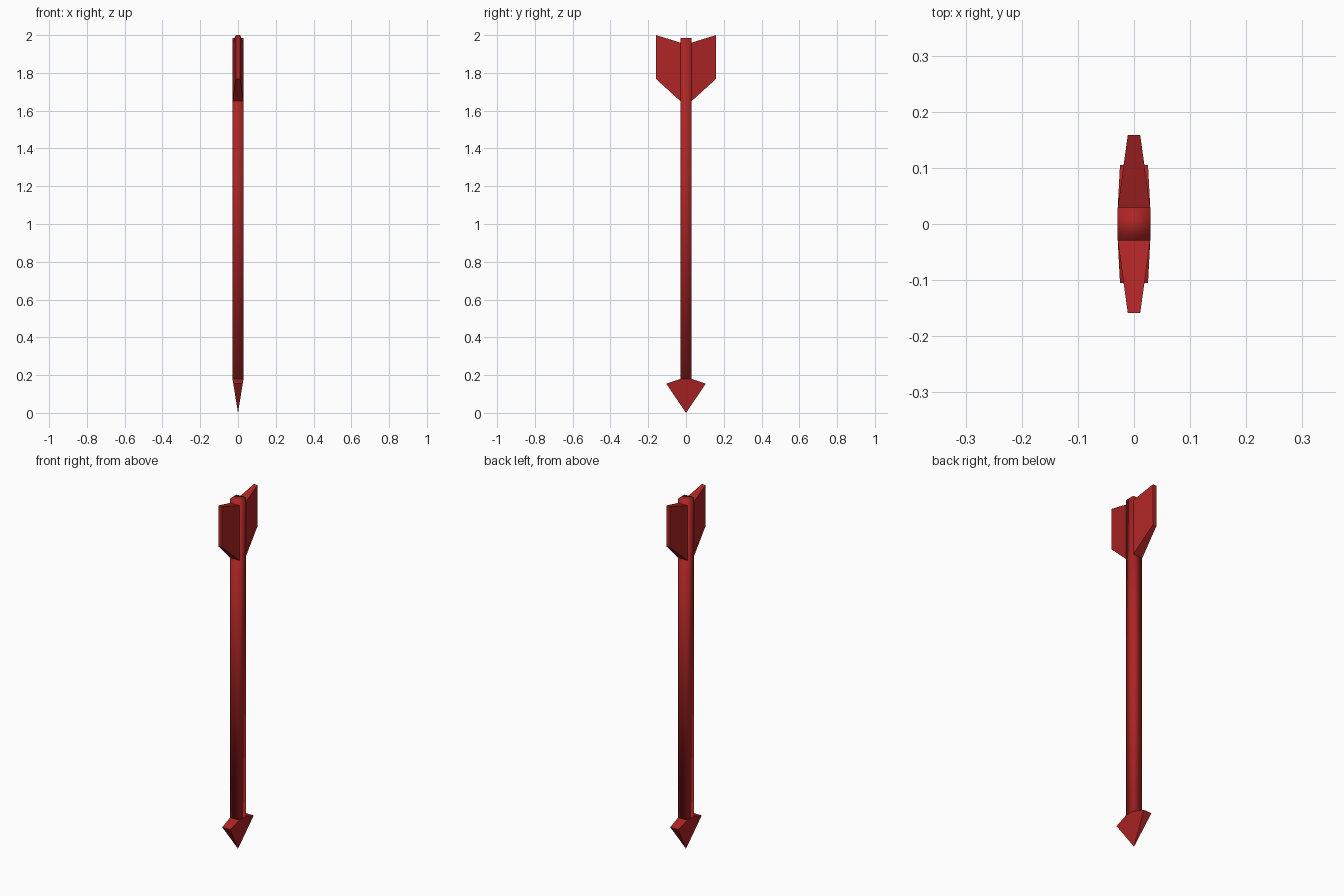
import bpy
import bmesh

if "Cube" in bpy.data.objects:
    bpy.data.objects.remove(bpy.data.objects["Cube"])

red = bpy.data.materials.new("dark_red")
red.diffuse_color = (0.42, 0.018, 0.018, 1)
red.use_nodes = True
red.node_tree.nodes["Principled BSDF"].inputs["Base Color"].default_value = red.diffuse_color

W = 0.029  # half width of the square shaft


def slab(name, profile):
    """Closed solid from (y, z, half thickness in x) outline points."""
    bm = bmesh.new()
    front = [bm.verts.new((t, y, z)) for y, z, t in profile]
    back = [bm.verts.new((-t, y, z)) for y, z, t in profile]
    bm.faces.new(front)
    bm.faces.new(back[::-1])
    n = len(profile)
    for i in range(n):
        j = (i + 1) % n
        bm.faces.new((front[j], front[i], back[i], back[j]))
    bmesh.ops.remove_doubles(bm, verts=bm.verts, dist=1e-5)
    bmesh.ops.recalc_face_normals(bm, faces=bm.faces)
    mesh = bpy.data.meshes.new(name)
    bm.to_mesh(mesh)
    bm.free()
    mesh.materials.append(red)
    obj = bpy.data.objects.new(name, mesh)
    bpy.context.collection.objects.link(obj)
    return obj


# Square shaft with soft shading
shaft = slab("shaft", [(-W, 0.18, W), (W, 0.18, W), (W, 1.985, W), (-W, 1.985, W)])
shaft.data.polygons.foreach_set("use_smooth", [True] * len(shaft.data.polygons))

# Barbed head, tapering to a point
HEAD_TOP = 0.18
outline = [(0, 0), (0.105, 0.155), (W, HEAD_TOP), (-W, HEAD_TOP), (-0.105, 0.155)]
slab("arrow_head", [(y, z, W * z / HEAD_TOP) for y, z in outline])

# Tail fins, thinner towards the outside, mirrored across y
fins = slab("tail_fins", [(W, 1.65, W), (0.159, 1.768, 0.011),
                          (0.159, 2.0, 0.011), (W, 1.96, W)])
mirror = fins.modifiers.new("mirror", 'MIRROR')
mirror.use_axis = (False, True, False)
mirror.use_mirror_merge = False
